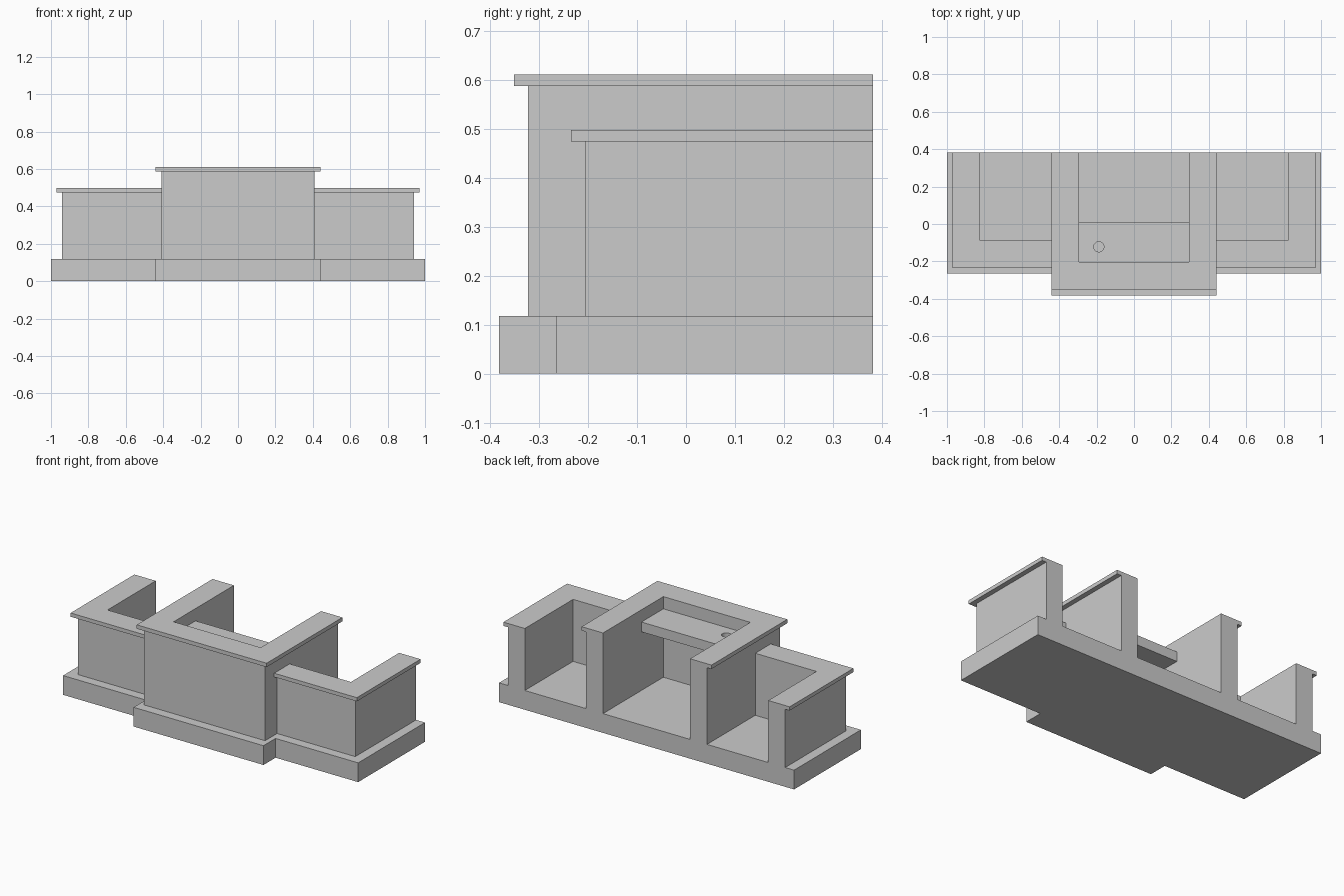
import bpy, bmesh

if "Cube" in bpy.data.objects:
    bpy.data.objects.remove(bpy.data.objects["Cube"])

BACK = 0.382          # shared rear plane
Z_BASE = 0.118        # top of plinth


def prism(name, outline, z0, z1):
    """Extrude a closed XY outline from z0 to z1."""
    bm = bmesh.new()
    face = bm.faces.new([bm.verts.new((x, y, z0)) for x, y in outline])
    ext = bmesh.ops.extrude_face_region(bm, geom=[face], use_keep_orig=True)
    top = [g for g in ext["geom"] if isinstance(g, bmesh.types.BMVert)]
    bmesh.ops.translate(bm, verts=top, vec=(0, 0, z1 - z0))
    bmesh.ops.recalc_face_normals(bm, faces=bm.faces)
    mesh = bpy.data.meshes.new(name)
    bm.to_mesh(mesh)
    bm.free()
    obj = bpy.data.objects.new(name, mesh)
    bpy.context.collection.objects.link(obj)
    return obj


def u_shape(outer_x, outer_y, inner_x, inner_y):
    """U outline open to the rear."""
    half = [(inner_x, inner_y), (inner_x, BACK), (outer_x, BACK), (outer_x, outer_y)]
    return half + [(-x, y) for x, y in reversed(half)]


def l_shape(start_x, outer_x, outer_y, inner_x, inner_y):
    """L outline running from the centre block round the outer corner."""
    return [(start_x, outer_y), (outer_x, outer_y), (outer_x, BACK),
            (inner_x, BACK), (inner_x, inner_y), (start_x, inner_y)]


# stepped plinth
half = [(0.44, -0.382), (0.44, -0.265), (1.0, -0.265), (1.0, BACK)]
prism("plinth", half + [(-x, y) for x, y in reversed(half)], 0, Z_BASE)

# tall centre counter and its overhanging top
prism("centre_walls", u_shape(0.41, -0.323, 0.295, -0.202), Z_BASE, 0.588)
prism("centre_top", u_shape(0.44, -0.352, 0.295, -0.202), 0.588, 0.612)

# lower side counters, mirrored left and right
for name, ox, oy, z0, z1 in (("side_walls", 0.94, -0.207, Z_BASE, 0.475),
                             ("side_tops", 0.97, -0.235, 0.475, 0.498)):
    side = prism(name, l_shape(0.41, ox, oy, 0.825, -0.085), z0, z1)
    side.modifiers.new("mirror", "MIRROR")

# inner shelf with a round cable hole
shelf = prism("shelf", [(-0.295, -0.202), (0.295, -0.202),
                        (0.295, 0.01), (-0.295, 0.01)], 0.477, 0.537)
bpy.ops.mesh.primitive_cylinder_add(vertices=32, radius=0.027, depth=0.2,
                                    location=(-0.188, -0.122, 0.507))
cutter = bpy.context.object
cutter.name = "cable_hole_cutter"
cutter.hide_render = True
cutter.display_type = "WIRE"
cut = shelf.modifiers.new("cable_hole", "BOOLEAN")
cut.operation = "DIFFERENCE"
cut.solver = "EXACT"
cut.object = cutter
